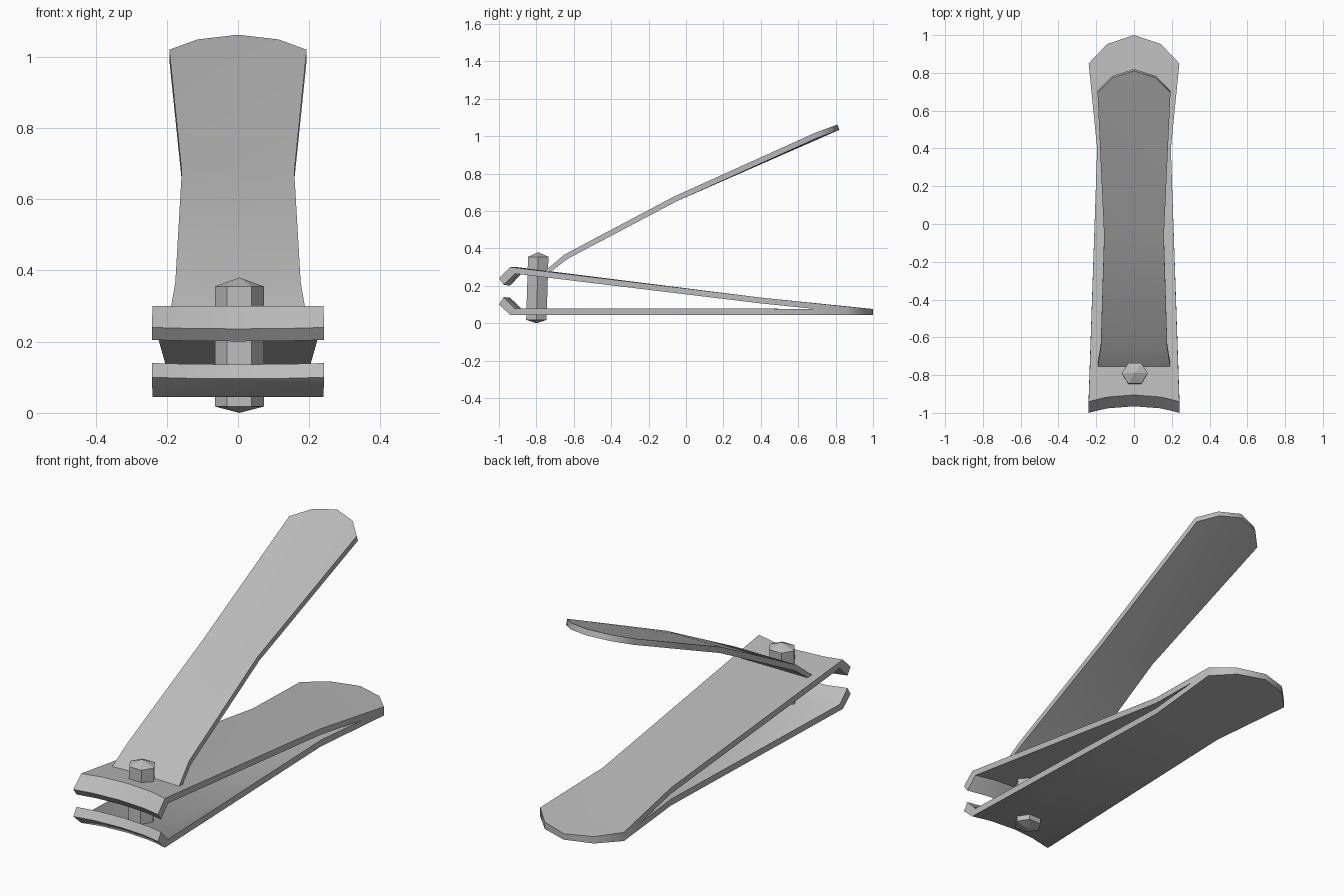
import bpy
import bmesh
import math

cube = bpy.data.objects.get("Cube")
if cube:
    bpy.data.objects.remove(cube, do_unlink=True)

# Single brushed steel colour
GREY = (0.5, 0.5, 0.5, 1.0)
steel = bpy.data.materials.new("steel_grey")
steel.use_nodes = True
steel.diffuse_color = GREY
bsdf = steel.node_tree.nodes["Principled BSDF"]
bsdf.inputs["Base Color"].default_value = GREY

COLUMNS = (-1, -0.59, 0, 0.59, 1)


def finish(bm, name, smooth_angle=None):
    bmesh.ops.recalc_face_normals(bm, faces=bm.faces)
    mesh = bpy.data.meshes.new(name)
    bm.to_mesh(mesh)
    bm.free()
    mesh.materials.append(steel)
    obj = bpy.data.objects.new(name, mesh)
    bpy.context.collection.objects.link(obj)
    if smooth_angle:
        bpy.ops.object.select_all(action="DESELECT")
        obj.select_set(True)
        bpy.context.view_layer.objects.active = obj
        bpy.ops.object.shade_smooth_by_angle(angle=math.radians(smooth_angle))
    return obj


def plate(name, sections):
    """Bent strip; each section is top (y, z), bottom (y, z), half width, bow in y and z."""
    bm = bmesh.new()
    rings = []
    for top, bottom, width, bow_y, bow_z in sections:
        ring = []
        for (y, z), cols in ((top, COLUMNS), (bottom, COLUMNS[::-1])):
            for u in cols:
                f = 1 - abs(u) ** 2.2
                ring.append(bm.verts.new((u * width, y + bow_y * f, z + bow_z * f)))
        rings.append(ring)
    count = len(rings[0])
    for a, b in zip(rings, rings[1:]):
        for i in range(count):
            j = (i + 1) % count
            bm.faces.new((a[i], a[j], b[j], b[i]))
    # Close both ends with a row of quads
    for ring in (rings[0], rings[-1]):
        for i in range(len(COLUMNS) - 1):
            bm.faces.new((ring[i], ring[i + 1], ring[count - 2 - i], ring[count - 1 - i]))
    return finish(bm, name, 50)


# Lower arm with upturned cutting jaw and rounded tail
plate("lower_arm", [
    ((-0.975, 0.14), (-1.0, 0.10), 0.242, 0.035, -0.004),
    ((-0.915, 0.078), (-0.94, 0.045), 0.24, 0.035, 0),
    ((0.4, 0.078), (0.4, 0.045), 0.195, 0, 0),
    ((0.85, 0.074), (0.85, 0.045), 0.24, 0.15, 0),
])

# Upper arm with downturned jaw, meeting the lower arm at the tail
plate("upper_arm", [
    ((-1.0, 0.24), (-0.975, 0.205), 0.242, 0.035, -0.004),
    ((-0.94, 0.30), (-0.915, 0.265), 0.24, 0.035, 0),
    ((0.4, 0.137), (0.4, 0.106), 0.195, 0, 0),
    ((0.85, 0.09), (0.85, 0.06), 0.24, 0.15, -0.014),
])

# Raised lever
plate("lever", [
    ((-0.76, 0.275), (-0.74, 0.262), 0.192, 0, 0),
    ((-0.65, 0.367), (-0.635, 0.343), 0.176, 0, 0),
    ((-0.065, 0.677), (-0.05, 0.652), 0.158, 0, 0),
    ((0.695, 1.02), (0.705, 0.992), 0.193, 0.115, 0.042),
])

# Hexagonal pin with pointed ends, leaning very slightly
bm = bmesh.new()
hexes = []
for z, y in ((0.018, -0.8), (0.355, -0.79)):
    hexes.append([bm.verts.new((0.004 + 0.069 * math.cos(math.radians(60 * i)),
                                y + 0.063 * math.sin(math.radians(60 * i)), z))
                  for i in range(6)])
low, high = hexes
tip_low = bm.verts.new((0.004, -0.8, 0))
tip_high = bm.verts.new((0.004, -0.79, 0.38))
for i in range(6):
    j = (i + 1) % 6
    bm.faces.new((low[i], low[j], high[j], high[i]))
    bm.faces.new((low[i], low[j], tip_low))
    bm.faces.new((high[i], high[j], tip_high))
finish(bm, "hinge_pin")
